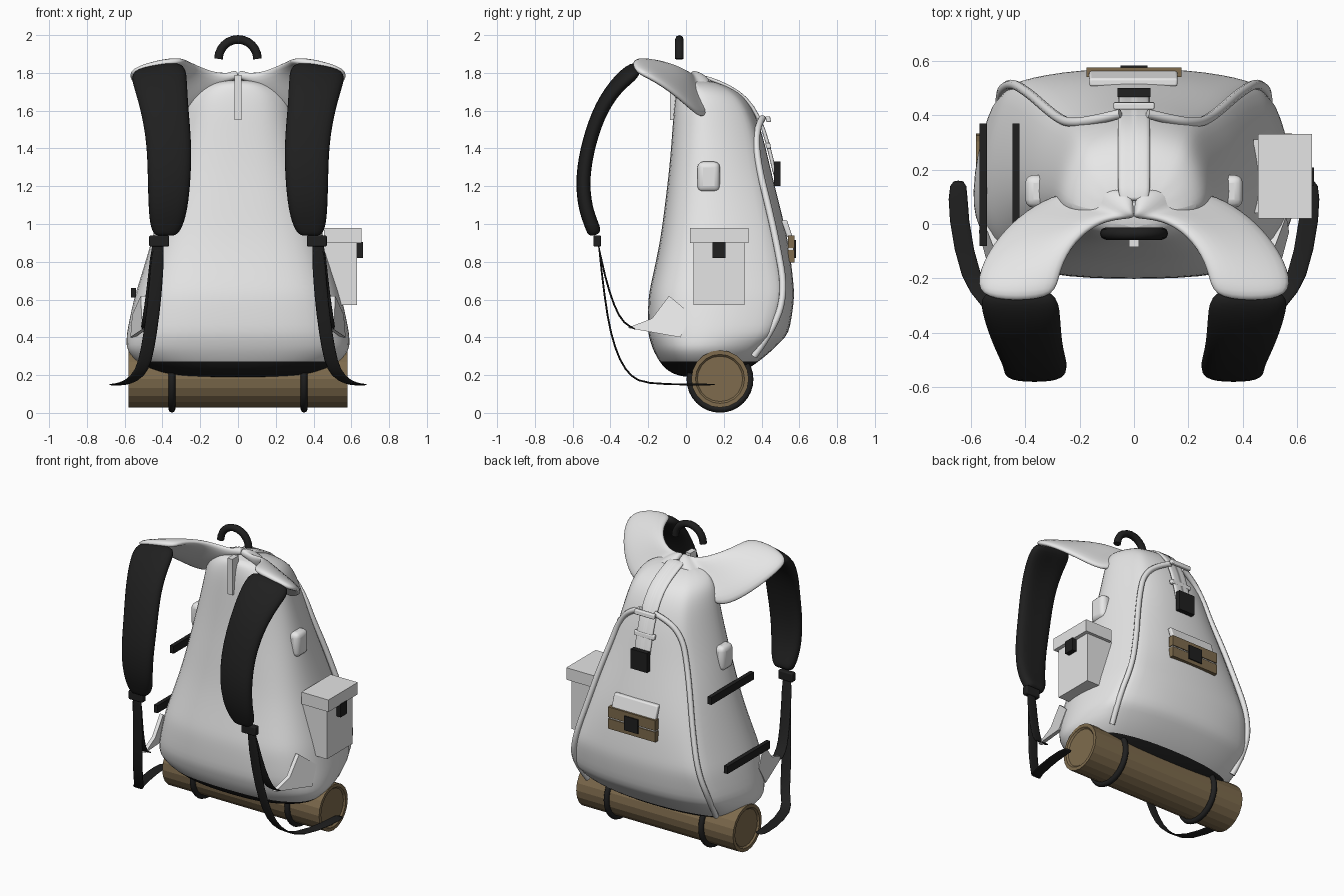
import bpy, bmesh, math
from mathutils import Vector

if "Cube" in bpy.data.objects:
    bpy.data.objects.remove(bpy.data.objects["Cube"])


def material(name, rgb):
    m = bpy.data.materials.new(name)
    m.diffuse_color = (*rgb, 1)
    m.use_nodes = True
    m.node_tree.nodes["Principled BSDF"].inputs["Base Color"].default_value = m.diffuse_color
    return m


WHITE = material("light canvas", (0.80, 0.80, 0.80))
GREY = material("grey pouch fabric", (0.78, 0.78, 0.78))
BLACK = material("black webbing", (0.014, 0.014, 0.014))
BROWN = material("brown roll fabric", (0.21, 0.148, 0.075))


def add(name, verts, faces, *mats):
    me = bpy.data.meshes.new(name)
    me.from_pydata(verts, [], faces)
    bm = bmesh.new()
    bm.from_mesh(me)
    bmesh.ops.recalc_face_normals(bm, faces=bm.faces)
    bm.to_mesh(me)
    bm.free()
    ob = bpy.data.objects.new(name, me)
    bpy.context.collection.objects.link(ob)
    for m in mats:
        me.materials.append(m)
    return ob


def smooth(ob, angle=40):
    bpy.ops.object.select_all(action='DESELECT')
    ob.select_set(True)
    bpy.context.view_layer.objects.active = ob
    bpy.ops.object.shade_smooth_by_angle(angle=math.radians(angle))


def mirror(ob):
    ob.modifiers.new("mirror", 'MIRROR')


def subsurf(ob, levels=2):
    s = ob.modifiers.new("soften", 'SUBSURF')
    s.levels = s.render_levels = levels


def box(name, x, y, z, mat, bevel=0.0, lean=0.0):
    """Box from ranges; lean shifts the top edge in y."""
    v = [(a, b + (lean if c == z[1] else 0), c) for c in z for b in y for a in x]
    f = [(0, 1, 3, 2), (4, 5, 7, 6), (0, 1, 5, 4), (2, 3, 7, 6), (0, 2, 6, 4), (1, 3, 7, 5)]
    ob = add(name, v, f, mat)
    if bevel:
        b = ob.modifiers.new("bevel", 'BEVEL')
        b.width, b.segments = bevel, 3
        smooth(ob)
    return ob


def ribbon(name, rows, thick, mat, bulge=0.0, levels=2):
    """Mirrored band through rows of (inner point, outer point)."""
    v, f = [], []
    for a, b in rows:
        a, b = Vector(a), Vector(b)
        mid = (a + b) / 2 + Vector((0, -bulge, bulge))
        v += [a, mid, b]
    for i in range(len(rows) - 1):
        for j in (0, 1):
            k = 3 * i + j
            f.append((k, k + 1, k + 4, k + 3))
    ob = add(name, v, f, mat)
    s = ob.modifiers.new("thickness", 'SOLIDIFY')
    s.thickness, s.offset = thick, 0
    mirror(ob)
    subsurf(ob, levels)
    smooth(ob, 60)
    return ob


def tube(name, pts, radius, mat, mirrored=False, spline='NURBS'):
    cu = bpy.data.curves.new(name, 'CURVE')
    cu.dimensions = '3D'
    cu.bevel_depth, cu.bevel_resolution, cu.use_fill_caps = radius, 2, True
    sp = cu.splines.new(spline)
    sp.points.add(len(pts) - 1)
    for p, q in zip(sp.points, pts):
        p.co = (*q, 1)
    if spline == 'NURBS':
        sp.use_endpoint_u, sp.order_u, sp.resolution_u = True, 3, 6
    ob = bpy.data.objects.new(name, cu)
    bpy.context.collection.objects.link(ob)
    bpy.ops.object.select_all(action='DESELECT')
    ob.select_set(True)
    bpy.context.view_layer.objects.active = ob
    bpy.ops.object.convert(target='MESH')
    ob = bpy.context.object
    ob.data.materials.clear()
    ob.data.materials.append(mat)
    if mirrored:
        mirror(ob)
    smooth(ob, 50)
    return ob


# Main bag: stacked sections (z, front y, half width, corner x, corner y, back y)
SECTIONS = [
    (0.185, -0.02, 0.33, 0.28, 0.20, 0.24), (0.22, -0.10, 0.45, 0.38, 0.26, 0.31),
    (0.27, -0.145, 0.56, 0.46, 0.32, 0.39), (0.34, -0.18, 0.61, 0.50, 0.385, 0.47),
    (0.42, -0.205, 0.605, 0.52, 0.46, 0.55),
    (0.60, -0.205, 0.57, 0.47, 0.52, 0.58), (0.68, -0.19, 0.545, 0.44, 0.52, 0.575),
    (0.90, -0.14, 0.475, 0.38, 0.48, 0.55), (1.10, -0.115, 0.42, 0.33, 0.43, 0.50),
    (1.30, -0.09, 0.37, 0.27, 0.385, 0.45), (1.50, -0.075, 0.32, 0.22, 0.355, 0.405),
    (1.64, -0.065, 0.29, 0.20, 0.30, 0.345), (1.715, -0.05, 0.25, 0.17, 0.23, 0.27),
    (1.765, -0.03, 0.14, 0.10, 0.10, 0.13)]
verts, faces = [], []
for z, yf, w, cx, cy, yb in SECTIONS:
    half = [(0.55 * w, yf + 0.01), (0.88 * w, yf + 0.09), (w, yf + 0.42 * (cy - yf)),
            (0.47 * w + 0.53 * cx + 0.012, yf + 0.78 * (cy - yf)), (cx, cy), (0.6 * cx, yb - 0.015)]
    ring = [(0, yf)] + half + [(0, yb)] + [(-x, y) for x, y in reversed(half)]
    verts += [(x, y, z) for x, y in ring]
N = 14
for i in range(len(SECTIONS) - 1):
    for j in range(N):
        k = (j + 1) % N
        faces.append((i * N + j, i * N + k, (i + 1) * N + k, (i + 1) * N + j))
faces += [tuple(range(N)), tuple(range(len(verts) - N, len(verts)))]
bag = add("bag_body", verts, faces, WHITE, BLACK)
for p in bag.data.polygons:  # black base fabric
    p.material_index = 1 if p.center.z < 0.25 else 0
crease = bag.data.attributes.new("crease_edge", 'FLOAT', 'EDGE')
for e in bag.data.edges:  # slightly firmer back corners and lower hem
    a, b = e.vertices
    corner = a % N == b % N and a % N in (5, 9)
    hem = a // N == b // N and a // N in (3, 4)
    crease.data[e.index].value = 0.3 if corner or hem else 0
subsurf(bag)
smooth(bag, 60)

# Yoke joining the bag to the shoulder straps
ribbon("shoulder_yoke", [
    ((0.28, -0.27, 1.865), (0.58, -0.27, 1.81)), ((0.27, -0.17, 1.865), (0.58, -0.17, 1.765)),
    ((0.21, -0.055, 1.84), (0.505, -0.045, 1.675)), ((0.13, 0.005, 1.81), (0.40, 0.05, 1.585)),
    ((0.07, 0.02, 1.80), (0.28, 0.115, 1.54)), ((0.0, 0.02, 1.795), (0.13, 0.13, 1.73)),
    ((0.0, 0.03, 1.79), (0.0, 0.13, 1.755))], 0.05, WHITE, 0.02)

# Padded shoulder straps
ribbon("shoulder_strap", [
    ((0.275, -0.24, 1.855), (0.58, -0.24, 1.805)), ((0.265, -0.345, 1.78), (0.56, -0.345, 1.735)),
    ((0.26, -0.445, 1.63), (0.52, -0.445, 1.605)), ((0.24, -0.51, 1.43), (0.487, -0.51, 1.43)),
    ((0.245, -0.545, 1.24), (0.482, -0.545, 1.24)), ((0.262, -0.53, 1.08), (0.478, -0.53, 1.08)),
    ((0.29, -0.49, 0.98), (0.467, -0.49, 0.98)), ((0.33, -0.475, 0.935), (0.44, -0.475, 0.935))],
    0.075, BLACK, 0.008)
for s in (-1, 1):
    box("strap_buckle", sorted((s * 0.365, s * 0.47)), (-0.49, -0.45), (0.88, 0.94), BLACK, 0.008)


# Adjusting webbing and its loose tails
def web(name, centre, w):
    ribbon(name, [((x - w, y, z), (x + w, y, z)) for x, y, z in centre], 0.01, BLACK, 0, 1)


web("lower_webbing", [(0.42, -0.47, 0.92), (0.44, -0.43, 0.72), (0.46, -0.38, 0.56),
                      (0.475, -0.33, 0.47), (0.48, -0.26, 0.44)], 0.038)
web("webbing_tail", [(0.42, -0.465, 0.91), (0.44, -0.43, 0.6), (0.465, -0.40, 0.42),
                     (0.49, -0.35, 0.27), (0.53, -0.29, 0.19), (0.60, -0.22, 0.153),
                     (0.65, 0.03, 0.15), (0.645, 0.165, 0.15)], 0.037)

# Fabric wings holding the webbing, running back into the bag side
WING = [(0.47, -0.31, 0.45), (0.485, -0.18, 0.50), (0.49, -0.09, 0.62), (0.535, 0.03, 0.52), (0.545, -0.03, 0.40)]
wing = add("webbing_wing", [(x + d, y, z) for d in (0, 0.025) for x, y, z in WING],
           [(0, 1, 2, 3, 4), (5, 6, 7, 8, 9)] + [(i, (i + 1) % 5, (i + 1) % 5 + 5, i + 5) for i in range(5)],
           WHITE)
mirror(wing)

# Grab handle
tube("grab_handle", [(0.103 * math.cos(math.pi * i / 12), -0.035, 1.874 + 0.103 * math.sin(math.pi * i / 12))
                     for i in range(13)], 0.023, BLACK, spline='POLY')
box("handle_tape", (-0.018, 0.018), (-0.085, -0.02), (1.55, 1.79), WHITE)


# Bedroll with recessed ends and two binding rings
def circle(x, r, n=20):
    return [(x, 0.18 + r * math.cos(2 * math.pi * i / n), 0.18 + r * math.sin(2 * math.pi * i / n))
            for i in range(n)]


prof = [(-0.57, 0.12), (-0.58, 0.13), (-0.58, 0.152), (0.58, 0.152), (0.58, 0.13), (0.57, 0.12)]
n = 20
rv = [p for x, r in prof for p in circle(x, r)]
rf = [(i * n + j, i * n + (j + 1) % n, (i + 1) * n + (j + 1) % n, (i + 1) * n + j)
      for i in range(len(prof) - 1) for j in range(n)]
add("bedroll", rv, rf + [tuple(range(n)), tuple(range(5 * n, 6 * n))], BROWN)
for x in (-0.35, 0.35):
    bpy.ops.mesh.primitive_torus_add(major_radius=0.159, minor_radius=0.018, major_segments=32,
                                     minor_segments=8, location=(x, 0.18, 0.178),
                                     rotation=(0, math.pi / 2, 0))
    ring = bpy.context.object
    ring.name = "bedroll_ring"
    ring.data.materials.append(BLACK)
    smooth(ring, 60)

# Side pouch on the right
box("side_pouch", (0.44, 0.63), (0.04, 0.31), (0.57, 0.91), GREY)
box("side_pouch_lid", (0.455, 0.655), (0.02, 0.33), (0.90, 0.98), GREY)
box("side_pouch_clasp", (0.63, 0.662), (0.14, 0.208), (0.82, 0.905), BLACK)

# Compression bars on the left
box("lower_side_bar", (-0.567, -0.54), (-0.08, 0.37), (0.61, 0.66), BLACK)
box("upper_side_bar", (-0.447, -0.42), (-0.08, 0.37), (1.04, 1.09), BLACK)

# Small padded bumps on both sides
for s in (-1, 1):
    box("side_bump", sorted((s * 0.32, s * 0.40)), (0.06, 0.18), (1.17, 1.33), WHITE, 0.03)

# Piping along the back edges
tube("back_piping", [(0.05, 0.405, 1.56), (0.15, 0.38, 1.52), (0.235, 0.37, 1.42), (0.28, 0.39, 1.28),
                     (0.335, 0.435, 1.10), (0.385, 0.48, 0.90), (0.455, 0.525, 0.65),
                     (0.505, 0.47, 0.45), (0.475, 0.36, 0.30)], 0.018, WHITE, True)

# Closing strap over the top, with ladder loop and clasp
rows = [(0.08, 1.785), (0.18, 1.75), (0.28, 1.70), (0.355, 1.625), (0.415, 1.50), (0.455, 1.34), (0.48, 1.22)]
ribbon("closing_strap", [((0, y, z), (0.06, y, z)) for y, z in rows], 0.02, WHITE, 0, 1)
for z in (1.40, 1.54):
    box("ladder_loop", (-0.075, 0.075), (0.425, 0.45), (z, z + 0.03), WHITE, 0.006, -0.005)
box("closing_clasp", (-0.06, 0.06), (0.467, 0.50), (1.20, 1.33), BLACK)

# Back patch pocket
box("patch_flap", (-0.165, 0.16), (0.535, 0.565), (0.93, 1.02), WHITE, 0.008, -0.03)
box("patch_lower", (-0.175, 0.175), (0.54, 0.575), (0.795, 0.862), BROWN)
box("patch_upper", (-0.175, 0.175), (0.54, 0.575), (0.872, 0.94), BROWN)
box("patch_gap", (-0.17, 0.17), (0.54, 0.568), (0.86, 0.874), WHITE)
box("patch_clasp", (-0.05, 0.05), (0.56, 0.582), (0.82, 0.915), BLACK)
